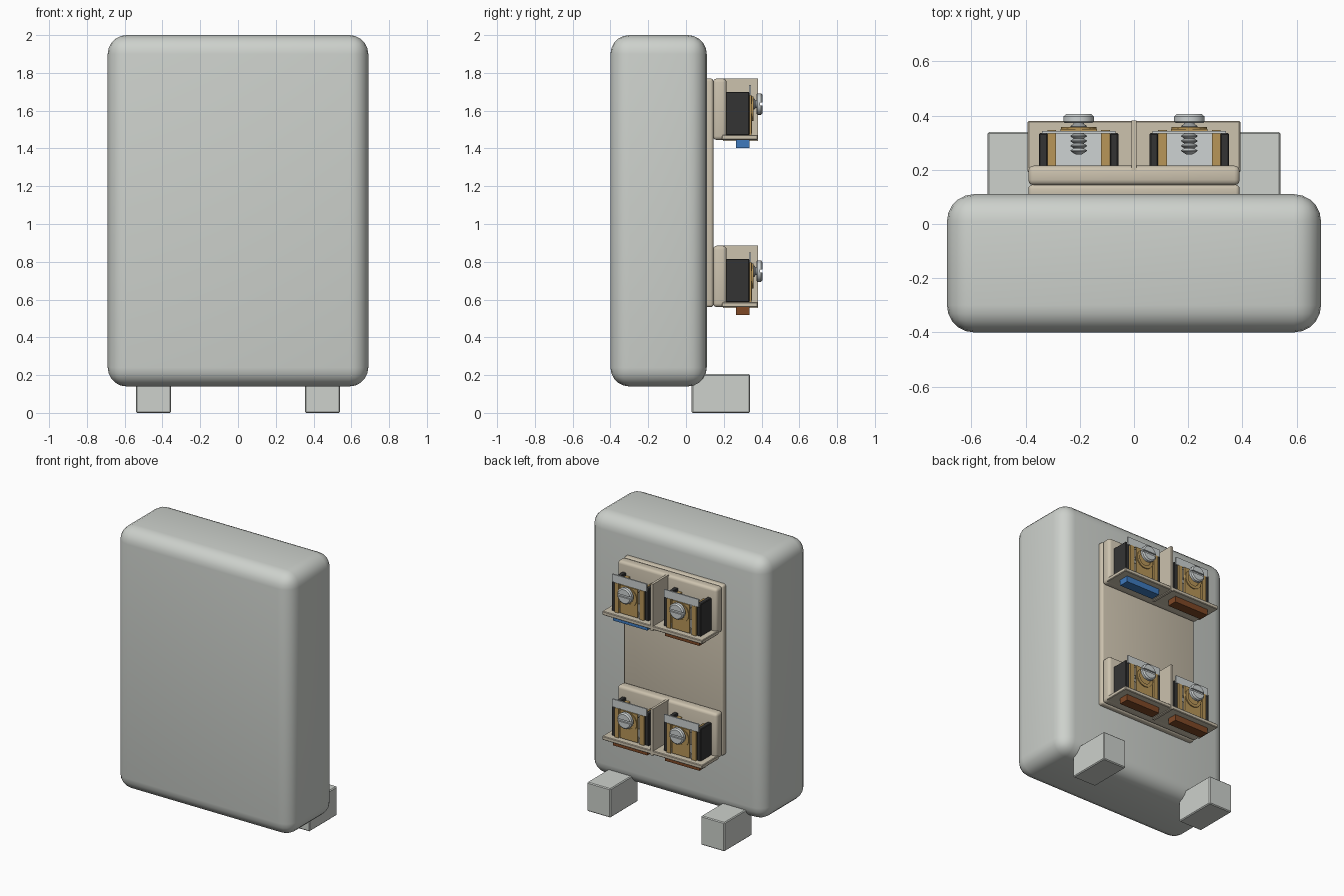
import bpy, bmesh, math

if "Cube" in bpy.data.objects:
    bpy.data.objects.remove(bpy.data.objects["Cube"])


def srgb(r, g, b):
    return [((c / 255 + 0.055) / 1.055) ** 2.4 for c in (r, g, b)] + [1]


def material(name, rgb):
    m = bpy.data.materials.new(name)
    m.diffuse_color = srgb(*rgb)
    m.use_nodes = True
    m.node_tree.nodes["Principled BSDF"].inputs["Base Color"].default_value = m.diffuse_color
    return m


GREY = material("light_grey", (205, 209, 204))
CREAM = material("cream", (204, 194, 174))
BLACK = material("charcoal", (52, 52, 52))
BRASS = material("brass", (184, 150, 88))
STEEL = material("steel", (205, 210, 210))
BLUE = material("blue", (62, 122, 190))
BROWN = material("brown", (126, 72, 38))


def finish(bm, name, mat, smooth=True):
    bmesh.ops.recalc_face_normals(bm, faces=bm.faces)
    me = bpy.data.meshes.new(name)
    bm.to_mesh(me)
    bm.free()
    me.materials.append(mat)
    ob = bpy.data.objects.new(name, me)
    bpy.context.collection.objects.link(ob)
    if smooth:
        bpy.ops.object.select_all(action='DESELECT')
        ob.select_set(True)
        bpy.context.view_layer.objects.active = ob
        bpy.ops.object.shade_smooth_by_angle(angle=math.radians(35))
    return ob


def box(name, x, y, z, mat, bevel=0.0, segs=3):
    """Box given by its (min, max) range on each axis."""
    bm = bmesh.new()
    bmesh.ops.create_cube(bm, size=1)
    for v in bm.verts:
        for i, (lo, hi) in enumerate((x, y, z)):
            v.co[i] = lo if v.co[i] < 0 else hi
    if bevel:
        bmesh.ops.bevel(bm, geom=bm.edges[:], offset=bevel, segments=segs,
                        profile=0.5, affect='EDGES')
    return finish(bm, name, mat, bevel > 0)


def lathe(name, cx, cz, profile, mat, steps=24, closed=False):
    """Revolve (radius, y) points about a line along y."""
    bm = bmesh.new()
    rings = []
    for k in range(steps):
        a = 2 * math.pi * k / steps
        rings.append([bm.verts.new((cx + r * math.cos(a), y, cz + r * math.sin(a)))
                      for r, y in profile])
    n = len(profile)
    for k in range(steps):
        p, q = rings[k], rings[(k + 1) % steps]
        for i in range(n if closed else n - 1):
            j = (i + 1) % n
            bm.faces.new((p[i], p[j], q[j], q[i]))
    if not closed:
        bm.faces.new([r[0] for r in rings])
        bm.faces.new([r[-1] for r in rings])
    return finish(bm, name, mat)


# main casing and its two feet
box("casing", (-0.69, 0.69), (-0.40, 0.11), (0.14, 2.0), GREY, 0.1, 5)
for s in (-1, 1):
    box("foot", sorted((s * 0.355, s * 0.54)), (0.03, 0.34), (0, 0.205), GREY, 0.006, 1)

# plate on the back of the casing
box("back_plate", (-0.39, 0.39), (0.09, 0.145), (0.56, 1.77), CREAM, 0.015)


def terminal(cx, z, insert):
    """One screw terminal; z is the underside of its holder."""
    tag = "terminal_"
    for s in (-1, 1):
        box(tag + "side", sorted((cx + s * 0.115, cx + s * 0.146)),
            (0.21, 0.335), (z + 0.025, z + 0.255), BLACK, 0.004, 1)
        box(tag + "brass_post", sorted((cx + s * 0.083, cx + s * 0.115)),
            (0.21, 0.346), (z + 0.025, z + 0.235), BRASS)
    box(tag + "floor", (cx - 0.085, cx + 0.085), (0.21, 0.335), (z + 0.025, z + 0.06), STEEL)
    box(tag + "contact_plate", (cx - 0.068, cx + 0.068), (0.338, 0.35),
        (z + 0.035, z + 0.235), BRASS)
    # raised washer around the screw
    lathe("washer", cx, z + 0.165,
          [(0.045, 0.345), (0.066, 0.345), (0.066, 0.357), (0.045, 0.357)],
          BRASS, closed=True)
    box(tag + "label_plate", (cx - 0.135, cx + 0.135), (0.333, 0.343),
        (z + 0.235, z + 0.29), STEEL)
    # threaded shaft
    thread = [(0.012, 0.257)]
    for i in range(6):
        y = 0.262 + i * 0.018
        thread += [(0.02, y), (0.03, y + 0.007), (0.03, y + 0.010), (0.02, y + 0.016)]
    thread.append((0.02, 0.378))
    lathe("screw_shaft", cx, z + 0.19, thread, STEEL, 16)
    # slotted screw head
    head = lathe("screw_head", cx, z + 0.19,
                 [(0.05, 0.372), (0.057, 0.378), (0.057, 0.397), (0.048, 0.405)], STEEL)
    cutter = box("slot_cutter", (cx - 0.08, cx + 0.08), (0.393, 0.42),
                 (z + 0.182, z + 0.198), STEEL)
    cutter.hide_render = True
    cutter.hide_viewport = True
    cut = head.modifiers.new("slot", 'BOOLEAN')
    cut.operation = 'DIFFERENCE'
    cut.solver = 'EXACT'
    cut.object = cutter
    # coloured wire insert under the shelf
    box("wire_insert", (cx - 0.135, cx + 0.135), (0.265, 0.335), (z - 0.042, z + 0.01), insert)


# two terminal holders, each with a shelf and a divider
for z, inserts in ((1.445, (BROWN, BLUE)), (0.56, (BROWN, BROWN))):
    box("holder_block", (-0.39, 0.39), (0.143, 0.215), (z, z + 0.325), CREAM, 0.02)
    box("shelf", (-0.392, 0.392), (0.19, 0.38), (z, z + 0.027), CREAM, 0.004, 1)
    box("divider", (-0.009, 0.009), (0.197, 0.382), (z - 0.006, z + 0.325), CREAM)
    for cx, insert in zip((-0.204, 0.204), inserts):
        terminal(cx, z, insert)
